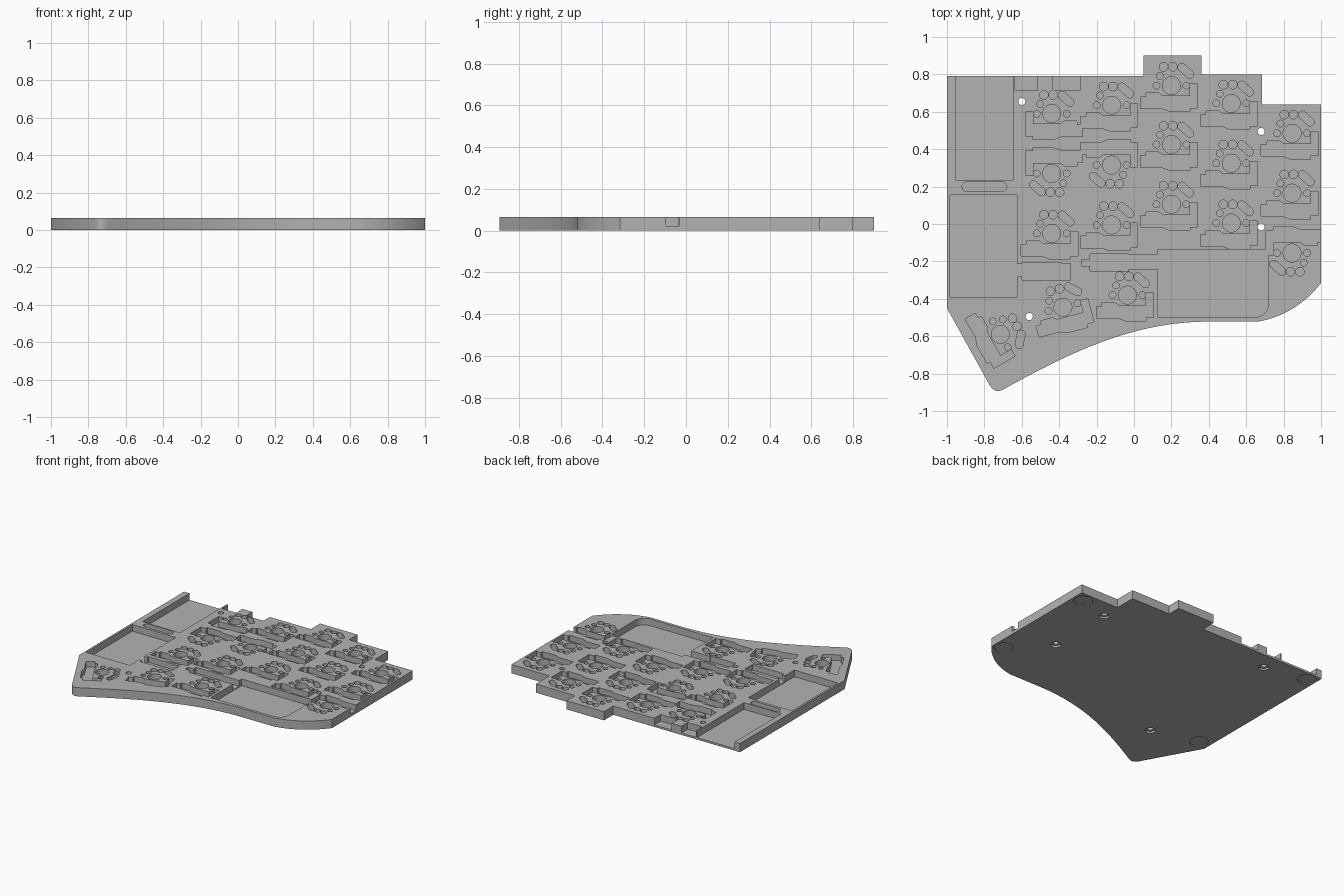
import bpy
import bmesh
from math import cos, sin, pi, radians, atan2
from mathutils import Matrix, Vector

if "Cube" in bpy.data.objects:
    bpy.data.objects.remove(bpy.data.objects["Cube"])

TOP = 0.065
DEEP = 0.015
KEY_FLOOR = 0.022
OVER = 0.1

grey = bpy.data.materials.new("plain grey")
grey.use_nodes = True
colour = (0.45, 0.45, 0.45, 1)
grey.diffuse_color = colour
grey.node_tree.nodes["Principled BSDF"].inputs["Base Color"].default_value = colour


def prism(bm, points, low, high, matrix=Matrix()):
    """Closed solid with the given outline between two heights."""
    floor, lid = [[bm.verts.new(matrix @ Vector((x, y, z))) for x, y in points]
                  for z in (low, high)]
    bm.faces.new(floor[::-1])
    bm.faces.new(lid)
    for i in range(len(points)):
        bm.faces.new([floor[i - 1], floor[i], lid[i], lid[i - 1]])


def make(name, prisms):
    bm = bmesh.new()
    for args in prisms:
        prism(bm, *args)
    bmesh.ops.recalc_face_normals(bm, faces=bm.faces[:])
    mesh = bpy.data.meshes.new(name)
    bm.to_mesh(mesh)
    bm.free()
    mesh.materials.append(grey)
    obj = bpy.data.objects.new(name, mesh)
    bpy.context.scene.collection.objects.link(obj)
    return obj


def circle(x, y, r, n=24):
    return [(x + r * cos(2 * pi * i / n), y + r * sin(2 * pi * i / n)) for i in range(n)]


def rect(x0, x1, y0, y1):
    return [(x0, y0), (x1, y0), (x1, y1), (x0, y1)]


def capsule(a, b, r, n=8):
    turn = atan2(b[1] - a[1], b[0] - a[0])
    ends = [(b, turn - pi / 2), (a, turn + pi / 2)]
    return [(p[0] + r * cos(t + pi * i / n), p[1] + r * sin(t + pi * i / n))
            for p, t in ends for i in range(n + 1)]


def curve(p0, p1, p2, p3, n=20):
    """Points on a Bezier arc, without its first point."""
    out = []
    for i in range(1, n + 1):
        t = i / n
        u = 1 - t
        out.append(tuple(u**3 * a + 3 * u * u * t * b + 3 * u * t * t * c + t**3 * d
                         for a, b, c, d in zip(p0, p1, p2, p3)))
    return out


# Plate outline: stepped back edge, swept front edge
outline = [(-1, -0.45), (-1, 0.79), (0.05, 0.79), (0.05, 0.9), (0.36, 0.9), (0.36, 0.8),
           (0.685, 0.8), (0.685, 0.64), (1, 0.64), (1, -0.315)]
outline += curve((1, -0.315), (0.92, -0.42), (0.8, -0.5), (0.66, -0.522))
outline += [(0.4, -0.522)]
outline += curve((0.4, -0.522), (0, -0.522), (-0.33, -0.68), (-0.7, -0.885), 28)
outline += curve((-0.7, -0.885), (-0.725, -0.9), (-0.75, -0.895), (-0.77, -0.865), 6)
plate = make("keyboard_bottom_plate", [(outline, 0, TOP)])

cutters = []

# Switch socket pocket shapes, centred on the switch stem
socket = [(-0.165, -0.06), (-0.135, -0.06), (-0.135, -0.04), (-0.07, -0.04), (-0.045, -0.056),
          (0.1, -0.056), (0.1, 0.01), (0.14, 0.01), (0.14, -0.12), (0.1, -0.12),
          (0.1, -0.138), (-0.01, -0.138), (-0.05, -0.122), (-0.165, -0.122)]
pins = [circle(0, 0, 0.048, 32), circle(-0.08, 0, 0.018), circle(0.08, 0, 0.018),
        circle(-0.042, 0.1, 0.023), circle(0.008, 0.1, 0.023), circle(-0.062, 0.052, 0.018),
        capsule((0.055, 0.098), (0.098, 0.06), 0.021)]

# x, y, turn in degrees, socket side
keys = [(-0.44, 0.59, 0, -1), (-0.12, 0.635, 0, 1), (0.2, 0.74, 0, 1), (0.52, 0.645, 0, 1),
        (0.845, 0.485, 0, 1), (-0.44, 0.27, 180, 1), (-0.12, 0.315, 180, -1),
        (0.2, 0.425, 0, 1), (0.52, 0.325, 0, 1), (0.845, 0.165, 0, 1), (-0.44, -0.05, 0, 1),
        (-0.12, -0.005, 0, 1), (0.2, 0.105, 0, 1), (0.52, 0.005, 0, 1),
        (0.845, -0.155, 180, 1), (-0.035, -0.38, 0, 1), (-0.38, -0.445, 15, 1),
        (-0.715, -0.59, -60, 1)]
for x, y, turn, side in keys:
    place = Matrix.Translation((x, y, 0)) @ Matrix.Rotation(radians(turn), 4, 'Z')
    body = [(side * px, py) for px, py in socket]
    cutters.append(make("socket_cutter", [(s, KEY_FLOOR, OVER, place) for s in [body] + pins]))

# Controller bay, battery bay, cable slot and port notches
bays = [rect(-0.955, -0.645, 0.235, 0.85), rect(-0.985, -0.625, -0.39, 0.155),
        capsule((-0.895, 0.2), (-0.705, 0.2), 0.025),
        rect(-0.635, -0.515, 0.715, 0.85), rect(-0.435, -0.29, 0.715, 0.85)]
# Trackpad bay with one rounded corner
bays.append([(0.125, -0.135), (0.125, -0.5), (0.64, -0.5)]
            + curve((0.64, -0.5), (0.69, -0.5), (0.72, -0.465), (0.72, -0.42), 8)
            + [(0.72, -0.135)])
# Connector recesses and their wire channels
wires = [rect(-0.235, -0.03, -0.25, -0.16), rect(-0.28, -0.23, -0.225, -0.19),
         rect(-0.04, 0.13, -0.24, -0.165), rect(-0.6, -0.39, -0.3, -0.205),
         rect(-0.4, -0.34, -0.3, -0.21), rect(-0.63, -0.59, -0.28, -0.215)]
for shapes, floor in ((bays, DEEP), (wires, KEY_FLOOR)):
    for shape in shapes:
        cutters.append(make("bay_cutter", [(shape, floor, OVER)]))

# Screw holes with counterbores underneath
for x, y in [(-0.6, 0.655), (0.68, 0.495), (0.68, -0.015), (-0.56, -0.495)]:
    cutters.append(make("screw_cutter", [(circle(x, y, 0.019), -OVER, OVER)]))
    cutters.append(make("head_cutter", [(circle(x, y, 0.036), -OVER, 0.014)]))

# Shallow recesses for rubber feet
for x, y in [(0.92, 0.56), (0.925, -0.275), (-0.93, 0.72), (-0.91, -0.4)]:
    cutters.append(make("foot_cutter", [(circle(x, y, 0.065, 32), -OVER, 0.007)]))

# Cut everything out of the plate
for cutter in cutters:
    cutter.hide_render = True
    mod = plate.modifiers.new("cut", 'BOOLEAN')
    mod.operation = 'DIFFERENCE'
    mod.solver = 'EXACT'
    mod.object = cutter
graph = bpy.context.evaluated_depsgraph_get()
cut_mesh = bpy.data.meshes.new_from_object(plate.evaluated_get(graph))
plate.modifiers.clear()
plate.data = cut_mesh
for cutter in cutters:
    bpy.data.objects.remove(cutter)

# Smooth the curved walls, keep edges sharp
bpy.ops.object.select_all(action='DESELECT')
plate.select_set(True)
bpy.context.view_layer.objects.active = plate
bpy.ops.object.shade_smooth_by_angle(angle=radians(30))
